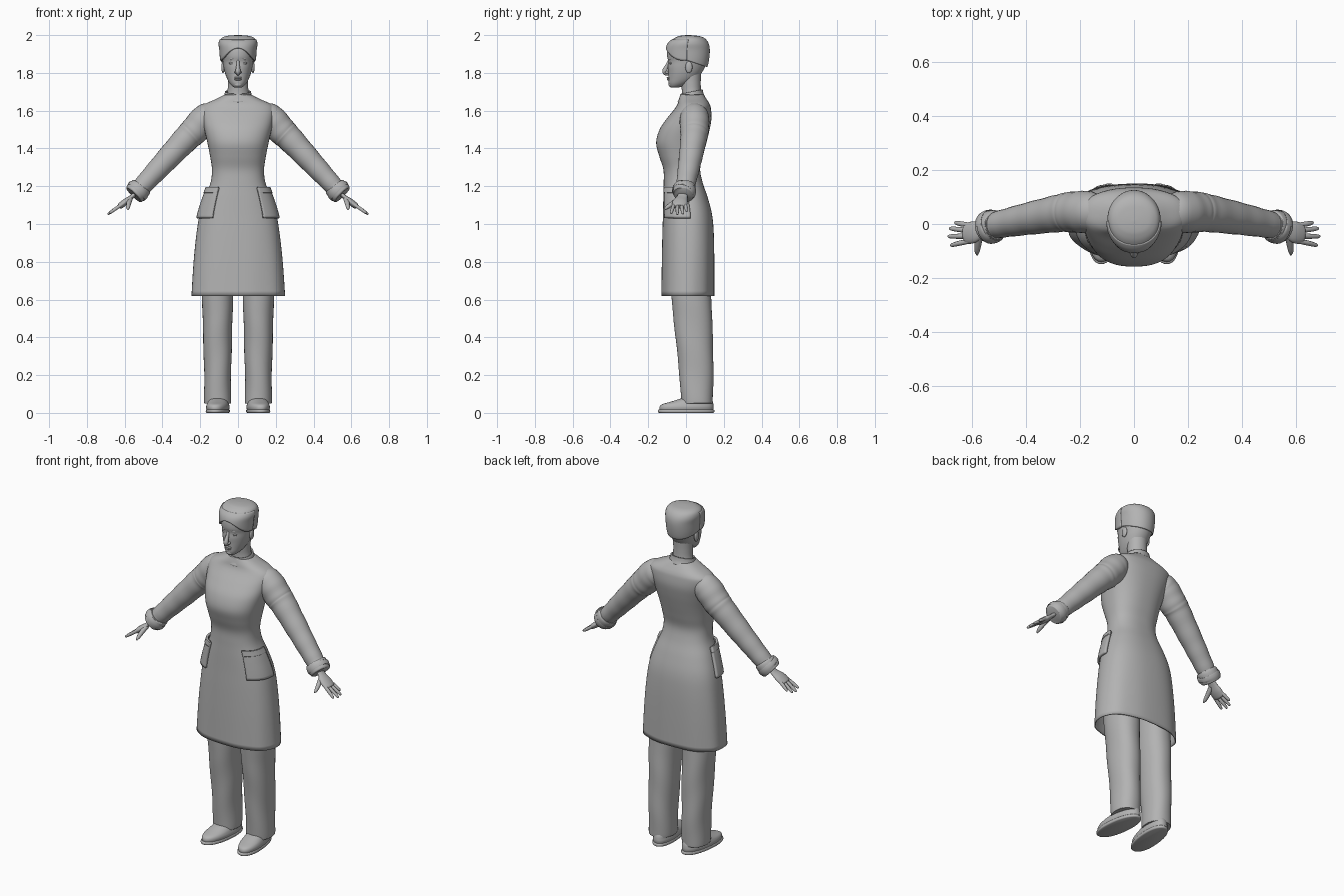
import bpy, bmesh, math
from mathutils import Vector

if "Cube" in bpy.data.objects:
    bpy.data.objects.remove(bpy.data.objects["Cube"], do_unlink=True)

grey = bpy.data.materials.new("plain_grey")
grey.use_nodes = True
grey.diffuse_color = (0.45, 0.45, 0.45, 1)
grey.node_tree.nodes["Principled BSDF"].inputs["Base Color"].default_value = (0.45, 0.45, 0.45, 1)


def finish(name, bm, mirror=False, thick=0, fix=True):
    """Turn a bmesh into a smooth shaded object with its modifiers."""
    if fix:
        bmesh.ops.recalc_face_normals(bm, faces=bm.faces)
    mesh = bpy.data.meshes.new(name)
    bm.to_mesh(mesh)
    bm.free()
    mesh.materials.append(grey)
    ob = bpy.data.objects.new(name, mesh)
    bpy.context.collection.objects.link(ob)
    bpy.ops.object.select_all(action='DESELECT')
    ob.select_set(True)
    bpy.context.view_layer.objects.active = ob
    bpy.ops.object.shade_smooth_by_angle(angle=math.radians(50))
    if thick:
        mod = ob.modifiers.new("thickness", 'SOLIDIFY')
        mod.thickness = thick
        mod.offset = -1
    if mirror:
        ob.modifiers.new("mirror", 'MIRROR')
    return ob


def sample(rows, s):
    """Smooth curve through tuples, s counted in list positions."""
    last = len(rows) - 1
    i = min(int(s), last - 1)
    t = s - i
    a, b, c, d = (rows[max(0, min(last, k))] for k in (i - 1, i, i + 1, i + 2))
    return [0.5 * (2 * q + (r - p) * t + (2 * p - 5 * q + 4 * r - w) * t * t
                   + (3 * q - p - 3 * r + w) * t ** 3) for p, q, r, w in zip(a, b, c, d)]


def place(prof, z):
    """List position of a height."""
    for i in range(len(prof) - 1):
        if z <= prof[i + 1][0]:
            return i + max(0, (z - prof[i][0]) / (prof[i + 1][0] - prof[i][0]))
    return len(prof) - 1


def bridge(bm, rings, closed, caps):
    n = len(rings[0])
    for lo, hi in zip(rings, rings[1:]):
        for j in range(n if closed else n - 1):
            k = (j + 1) % n
            bm.faces.new((lo[j], lo[k], hi[k], hi[j]))
    if caps[0]:
        bm.faces.new(rings[0][::-1])
    if caps[1]:
        bm.faces.new(rings[-1])


def shell(name, prof, power=2, span=(0, 360), low=None, high=None, offset=0, rows=40,
          cols=48, caps=(0, 0), cx=0, shear=0, tilt=0, fold=None, **kw):
    """Surface through profile rows (z, half width, front y, back y)."""
    bm = bmesh.new()
    closed = span[1] - span[0] == 360
    rings = []
    for i in range(rows + 1):
        ring = []
        for j in range(cols if closed else cols + 1):
            a = math.radians(span[0] + (span[1] - span[0]) * j / cols)
            s0 = place(prof, low(a)) if low else 0
            s1 = place(prof, high(a)) if high else len(prof) - 1
            z, hx, yf, yb = sample(prof, s0 + (s1 - s0) * i / rows)
            co, si = math.cos(a), math.sin(a)
            grow = 1 + (fold(a, z) if fold else 0)
            x = (hx + offset) * math.copysign(abs(co) ** (2 / power), co) * grow
            y = (yf + yb) / 2 + ((yb - yf) / 2 + offset) * math.copysign(abs(si) ** (2 / power), si) * grow
            ring.append(bm.verts.new((cx + x + shear * y, y, z + tilt * y)))
        rings.append(ring)
    bridge(bm, rings, closed, caps)
    return finish(name, bm, fix=False, **kw)


def tube(name, path, flat=1, sides=20, steps=6, ripple=0, **kw):
    """Closed tube along (x, y, z, radius) points; flat squashes its thickness."""
    bm = bmesh.new()
    count = (len(path) - 1) * steps
    pts = [sample(path, i / steps) for i in range(count + 1)]
    rings = []
    for i, p in enumerate(pts):
        t = (Vector(pts[min(i + 1, count)][:3]) - Vector(pts[max(i - 1, 0)][:3])).normalized()
        v = Vector((0, 1, 0))
        v = (v - t * v.dot(t)).normalized()
        w = t.cross(v)
        r = p[3] * (1 + ripple * math.sin(i * 1.3))
        rings.append([bm.verts.new(Vector(p[:3]) + r * (v * math.cos(a) + w * flat * math.sin(a)))
                      for a in (math.tau * j / sides for j in range(sides))])
    bridge(bm, rings, True, (1, 1))
    return finish(name, bm, **kw)


def blob(name, centre, size, **kw):
    bm = bmesh.new()
    bmesh.ops.create_uvsphere(bm, u_segments=16, v_segments=10, radius=1)
    for v in bm.verts:
        v.co = Vector(centre) + Vector([c * s for c, s in zip(v.co, size)])
    return finish(name, bm, **kw)


# Dress with an open hem
dress = [(.62, .248, -.13, .15), (.8, .236, -.128, .15), (.95, .22, -.125, .147),
         (1.05, .203, -.122, .138), (1.14, .175, -.12, .115), (1.22, .145, -.118, .088),
         (1.29, .138, -.12, .075), (1.36, .148, -.142, .09), (1.43, .162, -.158, .108),
         (1.5, .178, -.14, .125), (1.56, .19, -.1, .135), (1.61, .195, -.06, .132),
         (1.635, .175, -.045, .125), (1.66, .12, -.038, .11), (1.685, .07, -.03, .092)]
shell("dress", dress, 2.4, rows=70, cols=64, thick=.006,
      fold=lambda a, z: .015 * max(0, 1.05 - z) * math.cos(9 * a))
shell("collar", [(1.655, .08, -.045, .1), (1.675, .073, -.035, .092), (1.695, .069, -.03, .088)],
      tilt=.2, rows=8, thick=.008)

# Patch pockets with a stitched top band
for name, z0, z1, off in (("pocket", 1.03, 1.19, .014), ("pocket_band", 1.165, 1.195, .018)):
    shell(name, dress, 2.4, span=(-56, 4), low=lambda a: z0, high=lambda a: z1,
          offset=off, rows=12, cols=16, thick=.012, mirror=True)

# Sleeves and cuffs
tube("sleeve", [(.12, .045, 1.58, .06), (.17, .045, 1.56, .077), (.235, .044, 1.49, .075),
                (.275, .04, 1.451, .07), (.39, .02, 1.327, .06), (.492, 0, 1.217, .051),
                (.535, -.01, 1.172, .047)], steps=8, sides=28, ripple=.012, mirror=True)
tube("cuff", [(.508, -.005, 1.2, .052), (.515, -.006, 1.192, .058), (.545, -.012, 1.162, .058),
              (.553, -.014, 1.154, .052)], sides=28, mirror=True)
tube("cuff_strap", [(.522, -.008, 1.185, .058), (.525, -.009, 1.182, .063),
                    (.538, -.011, 1.169, .063), (.541, -.012, 1.166, .058)], sides=28, mirror=True)

# Hands
tube("palm", [(.54, -.015, 1.165, .026), (.565, -.02, 1.142, .028), (.595, -.03, 1.118, .04),
              (.622, -.036, 1.097, .038), (.63, -.037, 1.091, .028)], flat=.42, mirror=True)
for name, root, tip, z in (("little_finger", -.004, .004, 1.066), ("ring_finger", -.024, -.017, 1.053),
                           ("middle_finger", -.045, -.046, 1.05), ("index_finger", -.064, -.078, 1.056)):
    reach = .69 - (z - 1.05) * 1.5
    tube(name, [(.612, root, 1.105, .009), ((.612 + reach) / 2, (root + tip) / 2, (1.107 + z) / 2, .0095),
                (reach - .006, tip, z + .005, .007), (reach, tip, z, .002)],
         sides=10, steps=4, mirror=True)
tube("thumb", [(.57, -.035, 1.135, .014), (.578, -.07, 1.11, .013), (.582, -.1, 1.088, .01),
               (.582, -.115, 1.076, .003)], sides=10, steps=4, mirror=True)

# Trousers and shoes
leg = [(.05, .069, -.025, .14), (.07, .071, -.026, .142), (.2, .071, -.035, .145), (.35, .075, -.05, .143),
       (.5, .079, -.066, .138), (.62, .082, -.078, .134), (.85, .085, -.09, .12)]
shell("trouser_leg", leg, 2.2, cx=.108, caps=(1, 1), mirror=True,
      fold=lambda a, z: .012 * math.sin(24 * z + 2 * a))
shell("shoe", [(.012, .056, -.138, .142), (.03, .06, -.14, .146), (.045, .057, -.128, .145),
               (.058, .053, -.085, .142), (.075, .046, -.03, .135)],
      2.2, cx=.107, shear=-.1, caps=(1, 1), rows=16, mirror=True)
shell("shoe_sole", [(0, .056, -.14, .144), (.004, .061, -.148, .15), (.014, .061, -.148, .15),
                    (.018, .058, -.143, .146)],
      2.2, cx=.107, shear=-.1, caps=(1, 1), rows=9, mirror=True)

# Neck and head
shell("neck", [(1.64, .07, -.025, .09), (1.7, .056, -.022, .08), (1.75, .054, -.026, .078),
               (1.8, .056, -.03, .08)], caps=(1, 1))
shell("head", [(1.722, .014, -.078, -.045), (1.728, .028, -.086, -.02), (1.745, .044, -.092, .02),
               (1.77, .058, -.093, .06), (1.8, .069, -.094, .083), (1.83, .076, -.096, .1),
               (1.86, .081, -.094, .112), (1.89, .085, -.1, .117), (1.93, .088, -.096, .118),
               (1.96, .08, -.075, .105), (1.98, .05, -.03, .06)], 2.1, caps=(1, 1))

# Face details
tube("nose", [(0, -.088, 1.868, .007), (0, -.1, 1.84, .009), (0, -.112, 1.812, .013),
              (0, -.108, 1.798, .011), (0, -.09, 1.792, .006)], sides=14)
blob("nostril_wing", (.011, -.1, 1.803), (.008, .012, .007), mirror=True)
blob("eye", (.033, -.077, 1.851), (.015, .012, .007), mirror=True)
tube("brow", [(.014, -.09, 1.868, .004), (.034, -.084, 1.874, .006), (.056, -.064, 1.868, .003)],
     sides=8, mirror=True)
blob("upper_lip", (0, -.092, 1.774), (.022, .01, .005))
blob("lower_lip", (0, -.091, 1.765), (.018, .01, .006))
blob("chin", (0, -.08, 1.738), (.02, .013, .013))
blob("ear", (.079, .015, 1.83), (.009, .019, .031), mirror=True)

# Cap with a raised front band
cap = [(1.8, .075, -.094, .09), (1.83, .084, -.098, .112), (1.87, .091, -.104, .122),
       (1.92, .095, -.105, .126), (1.955, .099, -.094, .12), (1.98, .091, -.068, .103),
       (1.993, .07, -.042, .078), (1.998, .04, -.02, .045), (2.0, .003, .008, .014)]


def brim(a):
    front = max(0, -math.sin(a))
    return 1.865 + .065 * front ** 3 - .035 * max(0, math.sin(a))


shell("cap", cap, 2.1, low=brim, caps=(0, 1), thick=.006)
shell("cap_band", cap, 2.1, span=(-178, -2), low=brim, offset=.004, rows=12,
      high=lambda a: 1.975, thick=.008)
